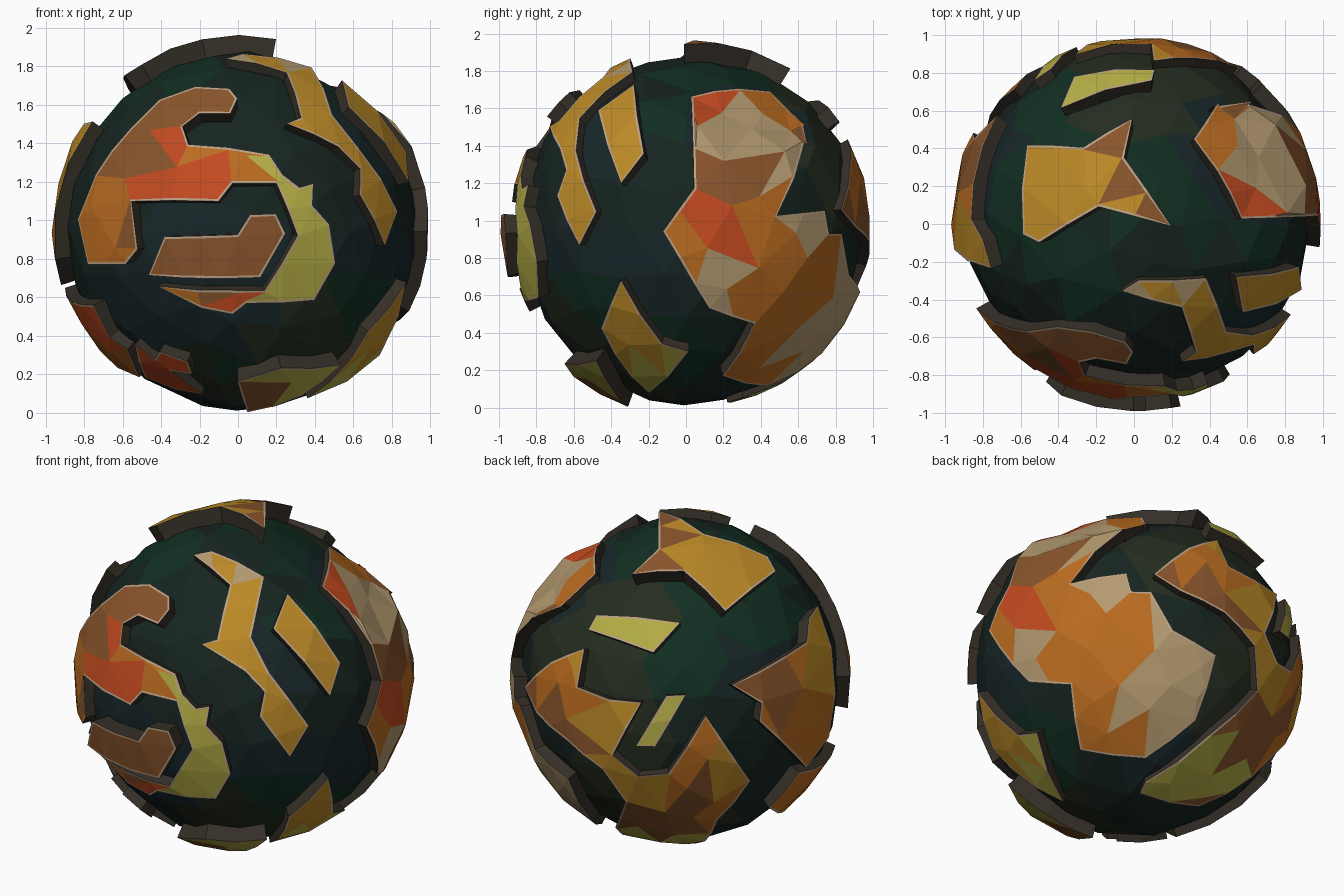
import bpy, bmesh, math, random
from mathutils import Vector
from mathutils.geometry import delaunay_2d_cdt

if "Cube" in bpy.data.objects:
    bpy.data.objects.remove(bpy.data.objects["Cube"])

random.seed(4)
R_SEA, R_TOP, R_BASE = 0.918, 0.977, 0.83
CENTRE = Vector((0.018, 0.03, 0.962))
HOLLOW = Vector((.5, .3, .8)).normalized()


def material(name, col):
    m = bpy.data.materials.new(name)
    m.diffuse_color = (*col, 1)
    m.use_nodes = True
    m.node_tree.nodes["Principled BSDF"].inputs["Base Color"].default_value = m.diffuse_color
    return m


SEA = [material("sea_%d" % i, c) for i, c in enumerate(
    [(.006, .028, .016), (.008, .018, .014), (.018, .026, .014), (.009, .02, .022)])]
ORANGE = material("orange", (.5, .15, .015))
RED = material("red_orange", (.55, .07, .015))
GOLD = material("gold", (.5, .25, .02))
LIME = material("lime", (.46, .42, .06))
BROWN = material("brown", (.25, .09, .025))
CREAM = material("cream", (.45, .32, .16))
RIM = material("rim", (.5, .36, .24))
WALL = material("wall", (.035, .028, .02))

# Sketch planes: azimuth, elevation, origin of (0, 0, 0.985), units-to-sketch scale
VIEWS = {"front": (0, 0, 238.5, 224, 192.5), "right": (90, 0, 687, 225, 187),
         "top": (0, 90, 1134.5, 225, 189), "fr": (35, 22.5, 238.5, 671.5, 174),
         "bl": (214.5, 24, 686.5, 671.5, 174), "under": (140.5, -30, 1134.5, 671.5, 174)}


def hollow(d):
    """Shallow flattening of the globe on the upper right."""
    t = min(1, max(0, (d.dot(HOLLOW) - .86) / .09))
    return .085 * t * t * (3 - 2 * t)


def on_globe(view, pts):
    """Project a flat outline sketched in a view onto the globe."""
    az, el, ox, oy, s = VIEWS[view]
    a, e = math.radians(az), math.radians(el)
    h = Vector((math.sin(a), -math.cos(a), 0))
    right = Vector((math.cos(a), math.sin(a), 0))
    d = h * math.cos(e) + Vector((0, 0, math.sin(e)))
    up = -h * math.sin(e) + Vector((0, 0, math.cos(e)))
    off = CENTRE - Vector((0, 0, 0.985))
    out = []
    for px, py in pts:
        u, v = (px - ox) / s - off.dot(right), (oy - py) / s - off.dot(up)
        r = R_TOP
        for _ in range(4):
            p = (right * u + up * v + d * math.sqrt(max(0, r * r - u * u - v * v))).normalized()
            r = R_TOP - hollow(p)
        out.append(p)
    return out


def raw(pts):
    return [Vector(p).normalized() for p in pts]


def finish(bm, name, mats):
    me = bpy.data.meshes.new(name)
    bm.to_mesh(me)
    bm.free()
    for m in mats:
        me.materials.append(m)
    ob = bpy.data.objects.new(name, me)
    ob.location = CENTRE
    bpy.context.collection.objects.link(ob)


def plate(name, outline, base, accents, lift=0.0):
    """Raised faceted plate with radial walls."""
    loop = []
    for p, q in zip(outline, outline[1:] + outline[:1]):
        n = max(1, math.ceil((p - q).length / 0.27))
        loop += [p.lerp(q, i / n).normalized() for i in range(n)]
    # flatten around the plate's middle, add jittered inner points
    m = sum(loop, Vector()).normalized()
    ax = m.orthogonal().normalized()
    ay = m.cross(ax)
    flat = [Vector((p.dot(ax), p.dot(ay))) * 2 / (1 + p.dot(m)) for p in loop]
    n = len(flat)
    g = 0.27
    grid = [Vector((i + random.uniform(-.25, .25), j + random.uniform(-.25, .25))) * g
            for i in range(-7, 8) for j in range(-7, 8)]
    grid = [p for p in grid if min((p - f).length for f in flat) > 0.1]
    vs, _, fs, *_ = delaunay_2d_cdt(flat + grid, [(i, (i + 1) % n) for i in range(n)], [], 1, 1e-5)
    bm = bmesh.new()
    bv = []
    for p in vs:
        k = p.length_squared / 4
        d = ((ax * p.x + ay * p.y + m * (1 - k)) / (1 + k)).normalized()
        bv.append(bm.verts.new(d * (R_TOP + lift - hollow(d))))
    for f in fs:
        bm.faces.new([bv[i] for i in f])
    bmesh.ops.delete(bm, geom=[v for v in bm.verts if not v.link_faces], context='VERTS')
    for f in bm.faces:
        f.normal_update()
        if f.normal.dot(f.calc_center_median()) < 0:
            f.normal_flip()
    # coloured patches by nearest random seed
    mats = [base, *accents, RIM, WALL]
    seeds = [(f.calc_center_median(), random.choice([0, 0] + list(range(1, len(accents) + 1))))
             for f in random.sample(list(bm.faces), max(1, len(bm.faces) // 4))]
    for f in bm.faces:
        c = f.calc_center_median()
        f.material_index = min(seeds, key=lambda s: (s[0] - c).length)[1]
    # pale worn rim
    rim = bmesh.ops.inset_region(bm, faces=bm.faces[:], use_boundary=True, thickness=0.014)
    for f in rim["faces"]:
        f.material_index = len(mats) - 2
    # walls down into the sea
    edges = [e for e in bm.edges if e.is_boundary]
    ext = bmesh.ops.extrude_edge_only(bm, edges=edges)["geom"]
    for g_ in ext:
        if isinstance(g_, bmesh.types.BMVert):
            d = g_.co.normalized()
            g_.co = d * (R_SEA - .04 - hollow(d))
        elif isinstance(g_, bmesh.types.BMFace):
            g_.material_index = len(mats) - 1
    bmesh.ops.recalc_face_normals(bm, faces=bm.faces[:])
    if sum(f.normal.dot(f.calc_center_median()) * f.calc_area() for f in bm.faces) < 0:
        bmesh.ops.reverse_faces(bm, faces=bm.faces[:])
    finish(bm, name, mats)


# Dark faceted sea globe, slightly fuller at the bottom
bm = bmesh.new()
bmesh.ops.create_icosphere(bm, subdivisions=3, radius=R_SEA)
low = Vector((0, -.2, -1)).normalized()
for v in bm.verts:
    d = (v.co + Vector([random.uniform(-.05, .05) for _ in range(3)])).normalized()
    v.co = d * (R_SEA + .035 * max(0, d.dot(low)) ** 4 - .8 * hollow(d))
spots = [(Vector([random.gauss(0, 1) for _ in range(3)]).normalized(), random.randrange(4)) for _ in range(40)]
for f in bm.faces:
    f.material_index = max(spots, key=lambda s: s[0].dot(f.calc_center_median()))[1]
finish(bm, "sea_globe", SEA)

# Front plates
plate("front_hook_plate", on_globe("front", [
    (196, 87), (230, 89), (238, 99), (231, 114), (200, 114), (183, 127), (189, 145), (270, 155),
    (283, 175), (300, 188), (314, 184), (313, 206), (330, 225), (336, 264), (315, 301), (247, 304),
    (233, 315), (202, 309), (158, 287), (240, 291), (265, 291), (298, 236), (277, 184), (233, 184),
    (219, 202), (132, 202), (138, 250), (126, 265), (88, 265), (78, 220), (96, 175), (130, 130),
    (160, 100)]), ORANGE, [RED, LIME, BROWN])
plate("front_island", on_globe("front", [
    (168, 237), (238, 235), (250, 216), (275, 215), (284, 234), (260, 276), (153, 274)]),
    BROWN, [RED], 0.045)
plate("front_right_strip", on_globe("fr", [
    (193, 549), (212, 545), (265, 570), (252, 630), (270, 665), (310, 720), (291, 752), (260, 710),
    (265, 685), (245, 664), (201, 637), (217, 632), (230, 578)]), GOLD, [CREAM], -0.015)
plate("front_bottom_plate", on_globe("front", [(238, 376), (280, 363), (338, 360)])
      + raw([(.3, -.4, -.85), (.03, -.33, -.93)]), GOLD, [LIME, BROWN], 0.04)
plate("front_left_fragment", on_globe("front", [
    (135, 345), (155, 360), (160, 352), (188, 362), (193, 375), (172, 372)])
    + raw([(-.2, -.4, -.86), (-.34, -.35, -.83)]) + on_globe("front", [(145, 378)]), RED, [BROWN])

# Right side plates
plate("right_diamond", on_globe("right", [(635, 86), (645, 155), (622, 185), (599, 112)]), GOLD, [])
plate("right_continent", on_globe("right", [
    (710, 310), (680, 260), (664, 233), (695, 190), (692, 98), (740, 90), (771, 93)])
    + on_globe("top", [(1217, 106), (1235, 120), (1250, 105)])
    + on_globe("right", [(803, 122), (778, 217), (826, 212), (830, 235), (843, 235)])
    + on_globe("under", [(1172, 630), (1215, 655), (1195, 720), (1145, 758), (1080, 750), (1070, 685)]),
    ORANGE, [RED, CREAM, BROWN, ORANGE])
plate("right_low_diamond", on_globe("right", [
    (622, 282), (663, 345), (690, 353), (650, 395), (602, 330)]), GOLD, [LIME])

# Top plate
plate("top_plate", on_globe("top", [
    (1030, 148), (1085, 150), (1133, 122), (1125, 160), (1171, 227), (1100, 208), (1042, 243),
    (1026, 235)]), GOLD, [GOLD, CREAM, BROWN], 0.025)

# Back plates
plate("back_high_bar", on_globe("bl", [(590, 628), (598, 613), (682, 620), (655, 650)]), LIME, [GOLD])
plate("back_small_bar", on_globe("bl", [(668, 693), (688, 692), (657, 745), (637, 745)]), LIME, [], -0.015)
plate("back_continent", on_globe("bl", [
    (551, 660), (585, 646), (578, 685), (610, 697), (643, 700), (614, 754), (640, 775), (670, 772),
    (708, 713), (753, 780), (720, 820)])
    + on_globe("under", [(1200, 808), (1140, 795), (1145, 783), (1210, 735), (1258, 690), (1255, 645),
                         (1225, 612), (1180, 590), (1153, 573)]), GOLD, [ORANGE, LIME, BROWN], -0.015)

# Left side plates
plate("left_plate", on_globe("bl", [(733, 682), (806, 640), (808, 617)]) + raw([(-.7, -.24, .5)])
      + on_globe("bl", [(828, 735), (806, 765), (760, 718), (762, 700)]), ORANGE, [BROWN, GOLD], 0.01)
plate("left_low_plate", on_globe("front", [(72, 302), (94, 306), (110, 338), (128, 350), (140, 378)])
      + on_globe("bl", [(770, 806), (800, 770)]), ORANGE, [RED, LIME])
